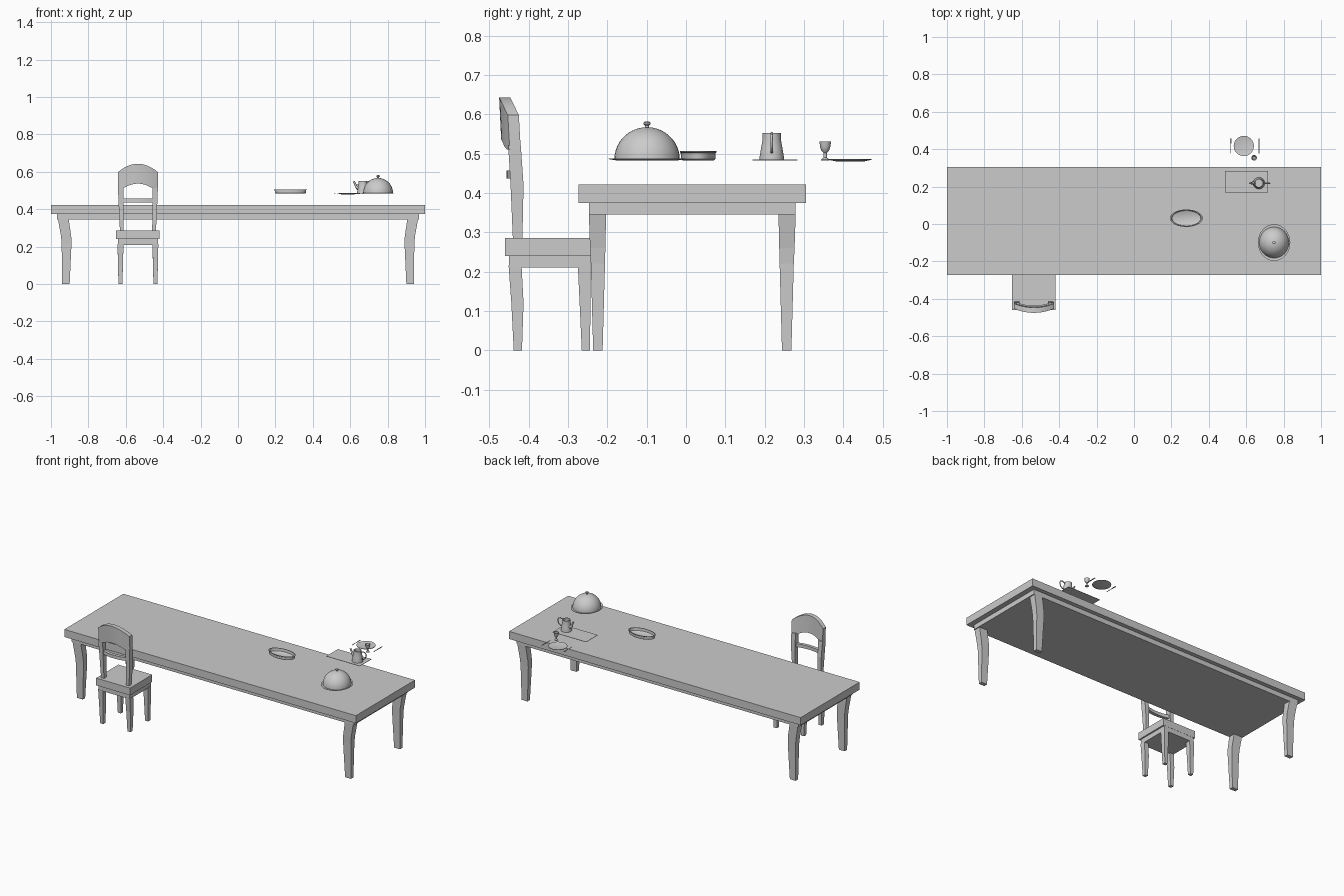
import bpy, bmesh, math


def finish(bm, name, smooth=False):
    bmesh.ops.recalc_face_normals(bm, faces=bm.faces)
    me = bpy.data.meshes.new(name)
    bm.to_mesh(me)
    bm.free()
    ob = bpy.data.objects.new(name, me)
    bpy.context.collection.objects.link(ob)
    if smooth:
        bpy.ops.object.select_all(action='DESELECT')
        ob.select_set(True)
        bpy.context.view_layer.objects.active = ob
        bpy.ops.object.shade_smooth_by_angle(angle=math.radians(40))
    return ob


def bridge(name, rings, smooth=False):
    """Skin a closed solid through rings of points."""
    bm = bmesh.new()
    vs = [[bm.verts.new(p) for p in r] for r in rings]
    n = len(vs[0])
    for a, b in zip(vs, vs[1:]):
        for i in range(n):
            j = (i + 1) % n
            bm.faces.new((a[i], a[j], b[j], b[i]))
    bm.faces.new(vs[0])
    bm.faces.new(vs[-1])
    return finish(bm, name, smooth)


def loft(name, sections, cx=0, cy=0, sx=1, sy=1):
    """Rectangular sections (x0, x1, y0, y1, z), mirrored by sx, sy about cx, cy."""
    rings = []
    for x0, x1, y0, y1, z in sections:
        rings.append([(cx + sx * x, cy + sy * y, z)
                      for x, y in ((x0, y0), (x1, y0), (x1, y1), (x0, y1))])
    return bridge(name, rings)


def box(name, x0, x1, y0, y1, z0, z1):
    return loft(name, [(x0, x1, y0, y1, z0), (x0, x1, y0, y1, z1)])


def lathe(name, x, y, profile, n=32, ex=1, ey=1):
    """Turned shape from (radius, z) points, optionally elliptical."""
    rings = [[(x + ex * r * math.cos(2 * math.pi * i / n),
               y + ey * r * math.sin(2 * math.pi * i / n), z) for i in range(n)]
             for r, z in profile]
    return bridge(name, rings, True)


def bowed(name, x0, x1, cols):
    """Bar running along x; cols(t) gives its (y, z) section for t in -1..1."""
    rings, n = [], 12
    for i in range(n + 1):
        t = 2 * i / n - 1
        x = (x0 + x1) / 2 + t * (x1 - x0) / 2
        rings.append([(x, y, z) for y, z in cols(t)])
    return bridge(name, rings, True)


# Table
TY = 0.016
box("table_top", -1, 1, -0.273, 0.305, 0.375, 0.422)
box("table_apron", -0.968, 0.968, -0.247, 0.279, 0.345, 0.375)
for sx in (-1, 1):
    for sy in (-1, 1):
        loft("table_leg", [(0.900, 0.940, 0.228, 0.252, 0),
                           (0.890, 0.943, 0.222, 0.258, 0.22),
                           (0.892, 0.947, 0.221, 0.260, 0.26),
                           (0.906, 0.963, 0.219, 0.263, 0.35)], 0, TY, sx, sy)

# Chair seat and legs
CX = -0.535
box("chair_seat", CX - 0.116, CX + 0.116, -0.46, -0.242, 0.24, 0.285)
box("chair_apron", CX - 0.107, CX + 0.107, -0.45, -0.243, 0.21, 0.24)
for sx in (-1, 1):
    loft("chair_front_leg", [(0.083, 0.104, -0.265, -0.244, 0),
                             (0.080, 0.107, -0.270, -0.243, 0.11),
                             (0.077, 0.109, -0.275, -0.243, 0.215)], CX, 0, sx)
    loft("chair_rear_leg", [(0.083, 0.104, -0.438, -0.417, 0),
                            (0.080, 0.107, -0.444, -0.413, 0.12),
                            (0.077, 0.109, -0.451, -0.418, 0.215)], CX, 0, sx)
    loft("chair_back_post", [(0.076, 0.096, -0.440, -0.416, 0.28),
                             (0.078, 0.103, -0.446, -0.413, 0.42),
                             (0.078, 0.107, -0.452, -0.420, 0.52)], CX, 0, sx)


# Chair crest and cross rail
def crest(t):
    bow = 0.022 * (1 - t * t)
    low = 0.51 + 0.027 * (1 - min(1, abs(t) / 0.75) ** 2)
    top = 0.598 + 0.045 * (1 - t * t)
    return [(-0.420 - bow, low), (-0.425 - bow, top),
            (-0.453 - bow, top), (-0.448 - bow, low)]


def rail(t):
    bow = 0.014 * (1 - t * t)
    return [(-0.422 - bow, 0.437), (-0.422 - bow, 0.457),
            (-0.442 - bow, 0.457), (-0.442 - bow, 0.437)]


bowed("chair_crest", CX - 0.107, CX + 0.107, crest)
bowed("chair_cross_rail", CX - 0.085, CX + 0.085, rail)

# Covered platter
DX, DY = 0.749, -0.099
lathe("platter", DX, DY, [(0.080, 0.483), (0.098, 0.486), (0.098, 0.488), (0.080, 0.486)],
      ex=0.885)
dome = [(0.083 * math.cos(a), 0.486 + 0.081 * math.sin(a))
        for a in [math.radians(d) for d in range(0, 90, 8)]]
lathe("dome_cover", DX, DY, dome, ex=0.96)
lathe("dome_knob", DX, DY, [(0.005, 0.564), (0.005, 0.571), (0.009, 0.575),
                            (0.009, 0.579), (0.005, 0.582)], 16)

# Oval dish
lathe("oval_dish", 0.28, 0.031, [(0.075, 0.483), (0.082, 0.486), (0.084, 0.502),
                                 (0.088, 0.504), (0.088, 0.506), (0.080, 0.506),
                                 (0.077, 0.490), (0.070, 0.487)], 40, ey=0.53)

# Place mat and pitcher
box("place_mat", 0.487, 0.717, 0.169, 0.283, 0.483, 0.485)
PX, PY = 0.668, 0.218
lathe("pitcher", PX, PY, [(0.031, 0.485), (0.031, 0.491), (0.027, 0.515), (0.023, 0.537),
                          (0.023, 0.552), (0.020, 0.552), (0.020, 0.540), (0.024, 0.515),
                          (0.026, 0.492)])


def tube(name, pts, n=10):
    """Round tube in the xz plane through (dx, z, radius) points."""
    rings = []
    for i, (dx, z, r) in enumerate(pts):
        a, b = pts[max(i - 1, 0)], pts[min(i + 1, len(pts) - 1)]
        ux, uz = b[0] - a[0], b[1] - a[1]
        m = math.hypot(ux, uz)
        rings.append([(PX + dx - uz / m * r * math.cos(q), PY + r * math.sin(q),
                       z + ux / m * r * math.cos(q))
                      for q in [2 * math.pi * k / n for k in range(n)]])
    return bridge(name, rings, True)


tube("pitcher_spout", [(-0.022, 0.512, 0.011), (-0.036, 0.520, 0.007),
                       (-0.042, 0.535, 0.005), (-0.049, 0.549, 0.005)])
tube("pitcher_handle", [(0.020, 0.545, 0.003), (0.040, 0.552, 0.003), (0.055, 0.546, 0.003),
                        (0.059, 0.533, 0.003), (0.053, 0.515, 0.003), (0.040, 0.505, 0.003),
                        (0.026, 0.503, 0.003)])

# Goblet
lathe("goblet", 0.642, 0.354, [(0.011, 0.482), (0.011, 0.485), (0.004, 0.490), (0.004, 0.502),
                               (0.010, 0.508), (0.013, 0.517), (0.015, 0.531), (0.013, 0.531),
                               (0.011, 0.517), (0.007, 0.510)], 20)

# Dinner plate, fork and knife
lathe("dinner_plate", 0.587, 0.417, [(0.035, 0.480), (0.054, 0.484), (0.054, 0.486),
                                     (0.036, 0.482)])
box("fork_handle", 0.5165, 0.5195, 0.377, 0.430, 0.481, 0.483)
box("fork_head", 0.5145, 0.5215, 0.430, 0.456, 0.481, 0.483)
box("knife_handle", 0.666, 0.670, 0.377, 0.405, 0.481, 0.483)
box("knife_blade", 0.665, 0.671, 0.405, 0.456, 0.481, 0.483)
